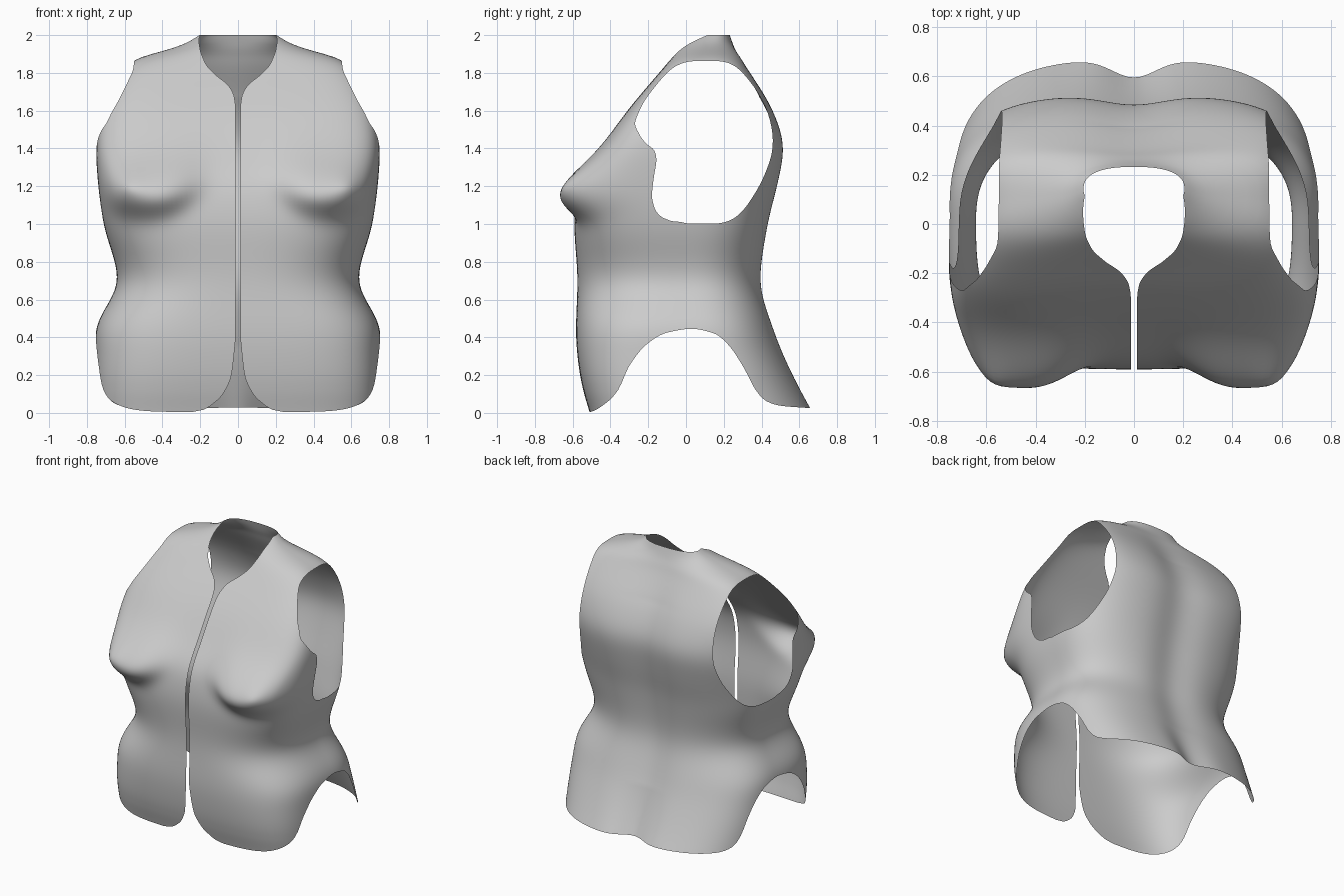
import bpy, bmesh
from math import sin, cos, pi, exp, hypot

if "Cube" in bpy.data.objects:
    bpy.data.objects.remove(bpy.data.objects["Cube"])


def curve(keys, t):
    """Smooth monotone interpolation through rows of (t, value, value, ...)."""
    if t <= keys[0][0]:
        return keys[0][1:]
    if t >= keys[-1][0]:
        return keys[-1][1:]
    i = max(k for k in range(len(keys) - 1) if keys[k][0] <= t)

    def slope(k, c):
        return (keys[k + 1][c] - keys[k][c]) / (keys[k + 1][0] - keys[k][0])

    def tangent(k, c):
        if k == 0 or k == len(keys) - 1:
            return slope(min(k, len(keys) - 2), c)
        a, b = slope(k - 1, c), slope(k, c)
        return 2 * a * b / (a + b) if a * b > 0 else 0.0

    h = keys[i + 1][0] - keys[i][0]
    s = (t - keys[i][0]) / h
    out = []
    for c in range(1, len(keys[0])):
        p, q = keys[i][c], keys[i + 1][c]
        m, n = tangent(i, c) * h, tangent(i + 1, c) * h
        out.append((2*s**3 - 3*s*s + 1)*p + (s**3 - 2*s*s + s)*m
                   + (3*s*s - 2*s**3)*q + (s**3 - s*s)*n)
    return out


# Body sections: height, half width, front y, back y, widest y, front / back squareness
BODY = [
    (0.00, 0.745, -0.510, 0.680, 0.03, 4.2, 2.9),
    (0.20, 0.757, -0.562, 0.575, 0.03, 4.0, 2.9),
    (0.43, 0.757, -0.583, 0.478, 0.02, 3.5, 2.8),
    (0.70, 0.635, -0.574, 0.410, 0.01, 2.8, 2.5),
    (1.00, 0.712, -0.592, 0.445, -0.02, 3.3, 2.8),
    (1.20, 0.740, -0.565, 0.492, -0.08, 3.5, 3.1),
    (1.40, 0.752, -0.442, 0.525, -0.06, 4.5, 3.4),
    (1.60, 0.722, -0.310, 0.465, 0.07, 5.6, 4.0),
    (1.75, 0.640, -0.185, 0.375, 0.10, 6.0, 4.8),
    (1.85, 0.580, -0.100, 0.310, 0.10, 4.2, 4.2),
    (1.88, 0.530, -0.075, 0.295, 0.10, 3.2, 3.2),
    (1.92, 0.380, -0.045, 0.270, 0.11, 2.5, 2.5),
    (1.96, 0.270, -0.010, 0.250, 0.12, 2.3, 2.3),
    (2.00, 0.205, 0.050, 0.232, 0.14, 2.2, 2.5)]

# Neck opening and front gap seen from the top: y, half width
NECK = [(-0.6, .012), (-0.3, .013), (-0.25, .02), (-0.2, .05), (-0.15, .12),
        (-0.1, .172), (-.03, .2), (.05, .207), (0.13, .197), (0.18, .168),
        (0.215, .12), (0.235, -.03)]
# Flare of the front opening at the hem: z, half width
FLARE = [(0.0, .3), (0.01, .2), (0.05, .13), (0.1, .08), (0.2, .035), (0.4, .012)]
# Hem seen from the side: y, z
HEM = [(-0.6, .0), (-0.51, .005), (-0.42, .055), (-0.36, .12), (-0.3, .25),
       (-0.2, .37), (-0.1, .425), (0.03, .445), (0.15, .42), (0.22, .365),
       (0.3, .25), (0.37, .12), (0.42, .065), (0.5, .038), (0.66, .025)]
# Armhole, lower front edge: z, y; upper front edge and back edge: z, x
ARM_LOW = [(1.0, .0), (1.01, -.06), (1.045, -.14), (1.09, -.168), (1.15, -.18),
           (1.25, -.17), (1.34, -.157), (1.385, -.165), (1.43, -.215),
           (1.48, -.25), (1.54, -.27), (1.62, -.25)]
ARM_UP = [(1.45, .725), (1.55, .69), (1.65, .635), (1.75, .585), (1.83, .553), (1.87, .55)]
ARM_BACK = [(1.0, .69), (1.01, .675), (1.05, .642), (1.15, .597), (1.25, .565),
            (1.4, .541), (1.6, .536), (1.75, .541), (1.87, .55)]


def arm_distance(co):
    """Roughly signed distance to the armhole edge, negative inside."""
    x, y, z = co
    if x < 0.4 or z < 0.9:
        return 1.0
    low = curve(ARM_LOW, z)[0] - y
    up = curve(ARM_UP, z)[0] - x
    k = max(0, min(1, (z - 1.49) / 0.1))
    front = low * (1 - k) + up * k
    back = curve(ARM_BACK, z)[0] - x
    side = front if y < 0.08 else back
    return max(side, 1.003 - z)


def opening_distance(co):
    half = curve(NECK, co.y)[0]
    if co.y < -0.2 and co.z < 0.4:
        half = max(half, curve(FLARE, co.z)[0])
    return co.x - half


def hem_distance(co):
    return co.z - curve(HEM, co.y)[0]


def trim(bm, f):
    """Cut the sheet cleanly along f = 0 and drop the negative side."""
    val = {}
    for v in bm.verts:
        d = f(v.co)
        val[v] = 0.0 if abs(d) < 1e-5 else d
    rim = [v for v in bm.verts if val[v] == 0.0]
    for e in list(bm.edges):
        a, b = e.verts
        fa, fb = val[a], val[b]
        if fa * fb < 0:
            _, nv = bmesh.utils.edge_split(e, a, fa / (fa - fb))
            val[nv] = 0.0
            rim.append(nv)
    if rim:
        bmesh.ops.connect_verts(bm, verts=rim)
    bmesh.ops.delete(bm, geom=[v for v in bm.verts if val.get(v, 0) < 0], context='VERTS')
    loose = [v for v in bm.verts if not v.link_faces]
    bmesh.ops.delete(bm, geom=loose, context='VERTS')


def section(z):
    """Body section at z, averaged over a small window so no bands show."""
    h = min(0.13, z, (2 - z) * 0.4)
    rows = [(4 - abs(k), curve(BODY, z + h * k / 4)) for k in range(-3, 4)]
    return [sum(w * r[c] for w, r in rows) / 16 for c in range(6)]


def body_point(z, sec, a):
    w, yf, yb, yc, nf, nb = sec
    c, s = max(0.0, cos(a)), sin(a)
    n = nf if s < 0 else nb
    r = (c**n + abs(s)**n) ** (-1 / n)
    x = w * c * r
    y = yc + s * r * ((yc - yf) if s < 0 else (yb - yc))
    if s < 0:
        # bust: long slope above, curved tuck below, point at the tip
        dz = z - 1.16 - 1.0 * (x - 0.5)**2
        fall = exp(-(dz / 0.18)**1.6) if dz > 0 else exp(-(-dz / 0.115)**2.5)
        side = exp(-(abs(x - 0.49) / 0.25)**3)
        weight = min(1, -s * 1.6)
        y -= weight * 0.108 * fall * side
        y -= weight * 0.052 * exp(-hypot((x - 0.58) / 0.12, (z - 1.195) / 0.1)**1.5)
    else:
        # spine groove, soft above and tighter at the hem
        low = max(0, 1 - z / 0.35)
        depth = 0.036 + 0.036 * low
        y -= depth * exp(-(x / (0.17 - 0.05 * low))**2) * min(1, (2 - z) * 3) * min(1, s * 1.5)
    return x, y, z


# Half of the garment as a lofted sheet
ROWS, COLS = 120, 96
bm = bmesh.new()
grid = []
for r in range(ROWS + 1):
    z = 2 * r / ROWS
    sec = section(z)
    grid.append([bm.verts.new(body_point(z, sec, -pi/2 + pi * c / COLS))
                 for c in range(COLS + 1)])
for r in range(ROWS):
    for c in range(COLS):
        bm.faces.new((grid[r][c], grid[r][c+1], grid[r+1][c+1], grid[r+1][c]))

# Cut the openings
for shape in (hem_distance, opening_distance, arm_distance):
    trim(bm, shape)
for f in bm.faces:
    f.smooth = True

mesh = bpy.data.meshes.new("vest")
bm.to_mesh(mesh)
bm.free()
vest = bpy.data.objects.new("vest", mesh)
bpy.context.collection.objects.link(vest)

# Other half
mirror = vest.modifiers.new("mirror", 'MIRROR')
mirror.use_clip = True
mirror.merge_threshold = 0.0005
